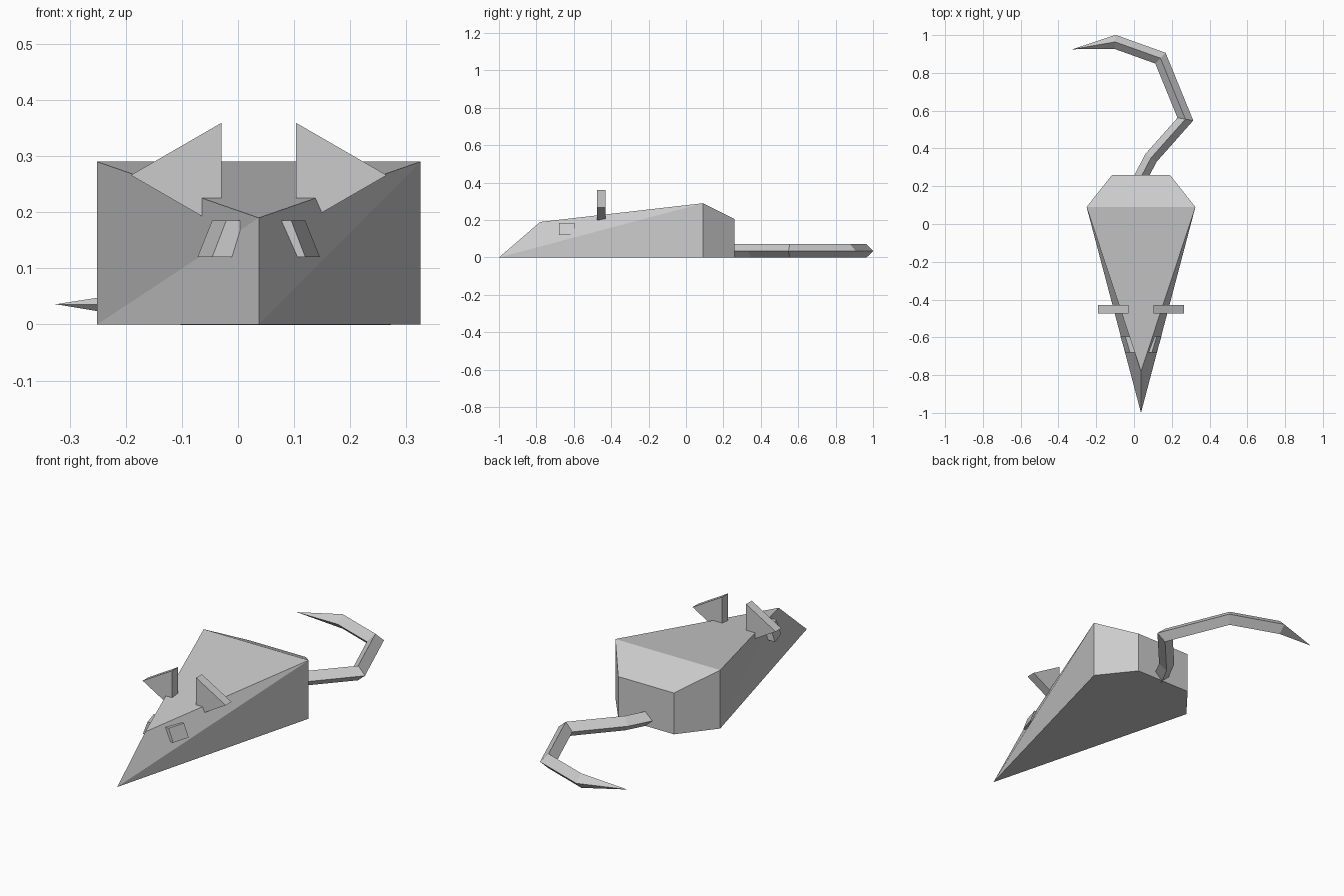
import bpy, bmesh, math
from mathutils import Vector

cube = bpy.data.objects.get("Cube")
if cube:
    bpy.data.objects.remove(cube, do_unlink=True)

MID = 0.037  # body centre line

grey = bpy.data.materials.new("plain grey")
grey.use_nodes = True
grey.diffuse_color = (0.6, 0.6, 0.6, 1)
grey.node_tree.nodes["Principled BSDF"].inputs["Base Color"].default_value = (0.6, 0.6, 0.6, 1)


def make(name, verts, faces):
    """Flat-shaded mesh object with outward normals."""
    mesh = bpy.data.meshes.new(name)
    bm = bmesh.new()
    vs = [bm.verts.new(v) for v in verts]
    for f in faces:
        bm.faces.new([vs[i] for i in f])
    bmesh.ops.recalc_face_normals(bm, faces=bm.faces)
    bm.to_mesh(mesh)
    bm.free()
    mesh.materials.append(grey)
    obj = bpy.data.objects.new(name, mesh)
    bpy.context.scene.collection.objects.link(obj)
    return obj


def loft(name, rings, tip=None):
    """Join equal rings of points; end in a tip point or a cap."""
    n = len(rings[0])
    verts = [p for ring in rings for p in ring]
    faces = [list(range(n))]
    for r in range(len(rings) - 1):
        for i in range(n):
            j = (i + 1) % n
            faces.append([r * n + i, r * n + j, (r + 1) * n + j, (r + 1) * n + i])
    last = (len(rings) - 1) * n
    if tip:
        verts.append(tip)
        faces += [[last + i, last + (i + 1) % n, len(verts) - 1] for i in range(n)]
    else:
        faces.append([last + i for i in range(n)])
    return make(name, verts, faces)


# Body: pointed wedge with a chamfered rump
W, B = 0.288, 0.153
nose, brow = 0, 1
body_verts = [(MID, -1, 0), (MID, -0.78, 0.19)]
for s in (-1, 1):
    body_verts += [(MID + s * W, 0.09, 0), (MID + s * W, 0.09, 0.29),
                   (MID + s * B, 0.26, 0), (MID + s * B, 0.26, 0.205)]
r_low, r_top, r_back_low, r_back_top, l_low, l_top, l_back_low, l_back_top = range(2, 10)
make("body", body_verts, [
    (brow, r_top, l_top),
    (nose, brow, r_low), (brow, r_top, r_low),
    (nose, brow, l_top), (nose, l_top, l_low),
    (r_low, r_top, r_back_top, r_back_low),
    (l_low, l_top, l_back_top, l_back_low),
    (r_top, l_top, l_back_top, r_back_top),
    (r_back_low, r_back_top, l_back_top, l_back_low),
    (nose, r_low, r_back_low, l_back_low, l_low),
])

for side, s in (("right", -1), ("left", 1)):
    # Ears: upright triangular plates pointing outwards
    rings = []
    for y in (-0.475, -0.43):
        rings.append([(MID + s * (0.12 + 0.108 * math.cos(a)), y, 0.266 + 0.108 * math.sin(a))
                      for a in (0, math.tau / 3, 2 * math.tau / 3)])
    loft(side + "_ear", rings)

    # Eyes: slanted blocks set into the cheeks
    rings = []
    for y, low, high in ((-0.68, 0.083, 0.058), (-0.595, 0.109, 0.083)):
        rings.append([(MID + s * x, y, z) for x, z in
                      ((low, 0.12), (high, 0.185), (high - 0.06, 0.185), (low - 0.06, 0.12))])
    loft(side + "_eye", rings)

# Tail: diamond section swept along a bent path, ending in a point
R, Z = 0.036, 0.035
path = [Vector(p) for p in ((0.03, 0.235), (0.09, 0.35), (0.272, 0.555),
                            (0.14, 0.878), (-0.1, 0.964), (-0.325, 0.925))]
rings = []
for i, p in enumerate(path[:-1]):
    d_out = (path[i + 1] - p).normalized()
    d_in = (p - path[i - 1]).normalized() if i else d_out
    d = (d_in + d_out).normalized()
    off = Vector((d.y, -d.x)) * R / d.dot(d_out)
    rings.append([(p.x + off.x, p.y + off.y, Z), (p.x, p.y, Z + R),
                  (p.x - off.x, p.y - off.y, Z), (p.x, p.y, Z - R)])
loft("tail", rings, (path[-1].x, path[-1].y, Z + 0.001))
